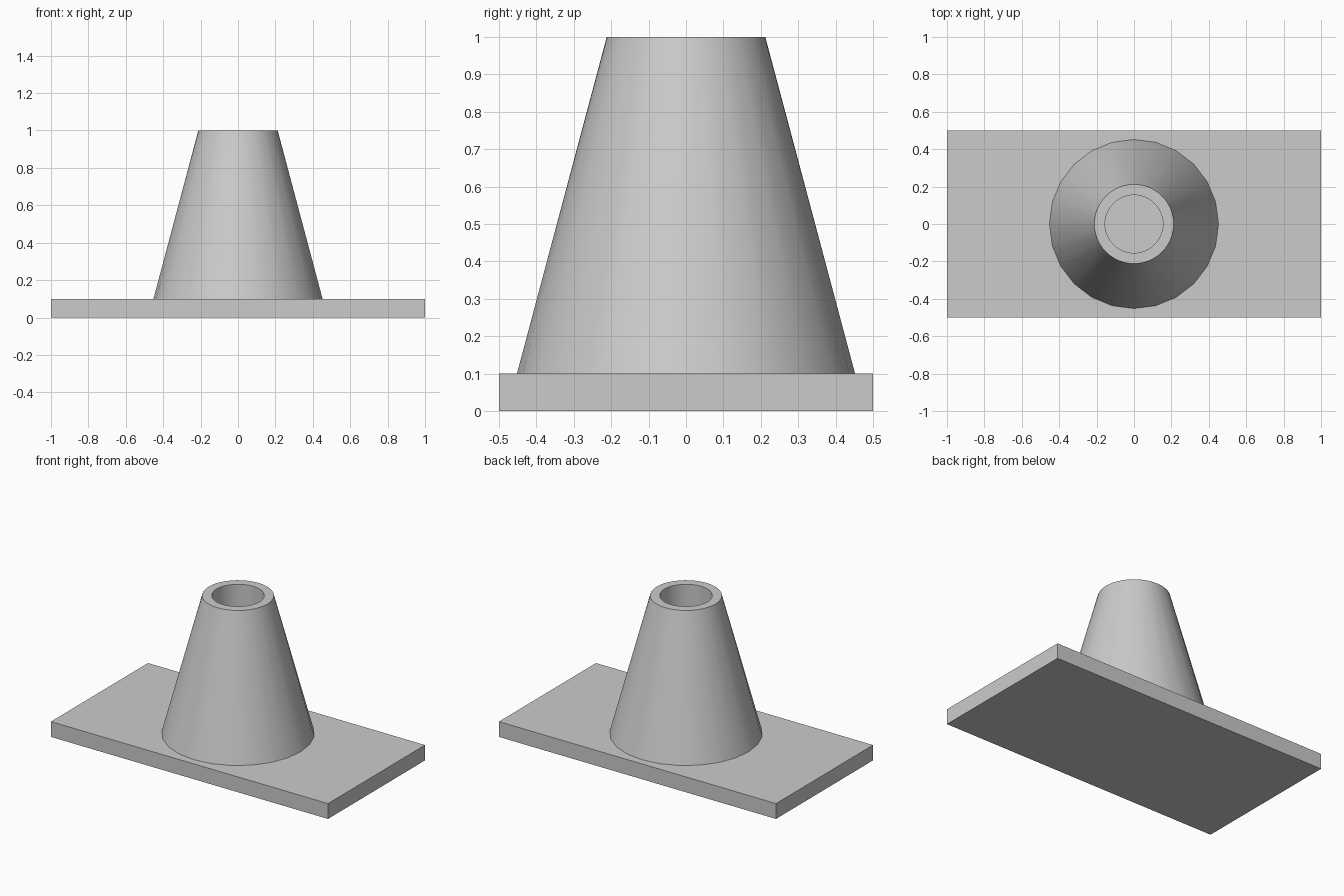
import bpy, bmesh
from math import cos, sin, tau

cube = bpy.data.objects.get("Cube")
if cube:
    bpy.data.objects.remove(cube, do_unlink=True)

PLATE_TOP, TOP = 0.1, 1.0
SIDES = 24

grey = bpy.data.materials.new("light_grey")
grey.use_nodes = True
colour = (0.6, 0.6, 0.6, 1)
grey.diffuse_color = colour
grey.node_tree.nodes["Principled BSDF"].inputs["Base Color"].default_value = colour


def finish(name, bm):
    bmesh.ops.recalc_face_normals(bm, faces=bm.faces)
    mesh = bpy.data.meshes.new(name)
    bm.to_mesh(mesh)
    bm.free()
    mesh.materials.append(grey)
    obj = bpy.data.objects.new(name, mesh)
    bpy.context.collection.objects.link(obj)
    return obj


def ring(bm, radius, z, count):
    return [bm.verts.new((radius * cos(tau * i / count), radius * sin(tau * i / count), z))
            for i in range(count)]


# Flat rectangular base plate
bm = bmesh.new()
bmesh.ops.create_cube(bm, size=1)
for v in bm.verts:
    v.co = (v.co.x * 2, v.co.y, (v.co.z + 0.5) * PLATE_TOP)
finish("base_plate", bm)

# Tapered post with a straight bore, open at the top
bm = bmesh.new()
foot = ring(bm, 0.452, PLATE_TOP, SIDES)
rim = ring(bm, 0.212, TOP, SIDES * 2)
bore_rim = ring(bm, 0.155, TOP, SIDES * 2)
bore_foot = ring(bm, 0.155, PLATE_TOP, SIDES * 2)

# Outer wall: each foot edge fans up to two finer rim edges
for i in range(SIDES):
    a, b = foot[i], foot[(i + 1) % SIDES]
    p, q, r = (rim[(2 * i + k) % len(rim)] for k in range(3))
    for tri in ((a, q, p), (a, b, q), (b, r, q)):
        bm.faces.new(tri)

# Rim, bore wall and the underside hidden on the plate
for upper, lower in ((rim, bore_rim), (bore_rim, bore_foot)):
    for i in range(len(upper)):
        j = (i + 1) % len(upper)
        bm.faces.new((upper[i], upper[j], lower[j], lower[i]))
post = finish("tapered_post", bm)

# Smooth round walls with crisp rim edges
bpy.ops.object.select_all(action='DESELECT')
post.select_set(True)
bpy.context.view_layer.objects.active = post
bpy.ops.object.shade_smooth_by_angle(angle=tau / 12)
